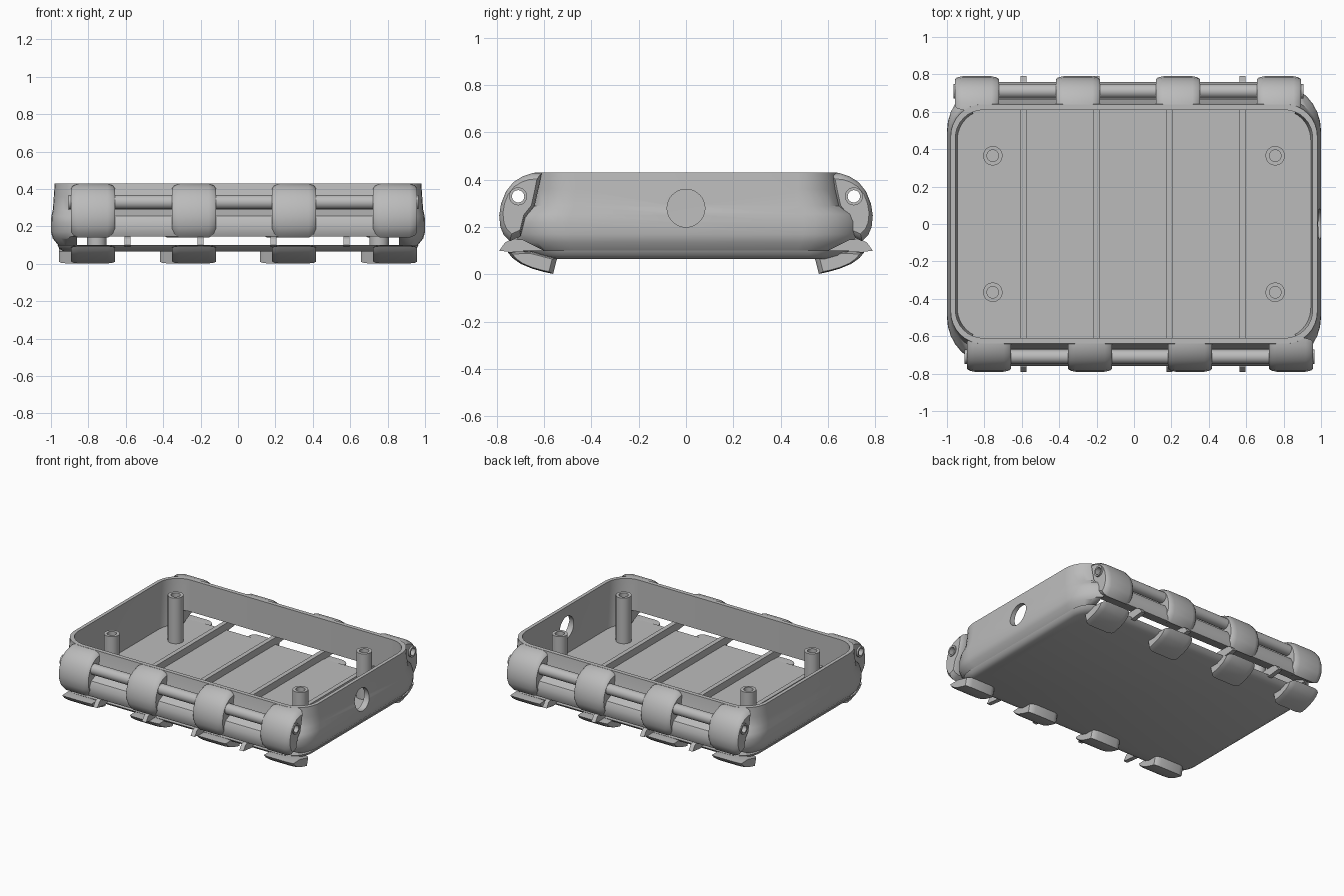
import bpy, bmesh, math
from mathutils import Vector

cube = bpy.data.objects.get("Cube")
if cube:
    bpy.data.objects.remove(cube)

GREY = bpy.data.materials.new("plain grey")
GREY.use_nodes = True
GREY.diffuse_color = (0.5, 0.5, 0.5, 1)
GREY.node_tree.nodes["Principled BSDF"].inputs["Base Color"].default_value = (0.5, 0.5, 0.5, 1)


def loft(name, rings, closed=False, turn=0.0):
    """Skin equal-length rings of points; cap the ends unless the loop is closed."""
    bm = bmesh.new()
    loops = [[bm.verts.new(p) for p in ring] for ring in rings]
    pairs = list(zip(loops, loops[1:]))
    if closed:
        pairs.append((loops[-1], loops[0]))
    for a, b in pairs:
        for i in range(len(a)):
            j = (i + 1) % len(a)
            bm.faces.new((a[i], a[j], b[j], b[i]))
    if not closed:
        bm.faces.new(loops[0])
        bm.faces.new(loops[-1])
    bmesh.ops.recalc_face_normals(bm, faces=bm.faces)
    mesh = bpy.data.meshes.new(name)
    bm.to_mesh(mesh)
    bm.free()
    mesh.materials.append(GREY)
    ob = bpy.data.objects.new(name, mesh)
    bpy.context.collection.objects.link(ob)
    ob.rotation_euler.z = turn
    return ob


def rounded_rect(hx, hy, r, z, steps=8):
    ring = []
    for k, (sx, sy) in enumerate(((1, 1), (-1, 1), (-1, -1), (1, -1))):
        for s in range(steps + 1):
            a = math.pi / 2 * (k + s / steps)
            ring.append((sx * (hx - r) + r * math.cos(a), sy * (hy - r) + r * math.sin(a), z))
    return ring


def bar(name, profile, x0, x1, turn=0.0, soft=False):
    """Extrude an (outward, up) profile along x; soft shrinks the ends to round them."""
    mid = sum((Vector(p) for p in profile), Vector((0, 0))) / len(profile)
    cuts = [(x0, 1), (x1, 1)]
    if soft:
        cuts = [(x0, .8), (x0 + .012, .92), (x0 + .04, 1), (x1 - .04, 1), (x1 - .012, .92), (x1, .8)]
    rings = []
    for x, s in cuts:
        pts = [mid + (Vector(p) - mid) * s for p in profile]
        rings.append([(x, -p.x, p.y) for p in pts])
    return loft(name, rings, turn=turn)


def circle(r, u0, v0, n=32):
    return [(u0 + r * math.cos(2 * math.pi * i / n), v0 + r * math.sin(2 * math.pi * i / n)) for i in range(n)]


def cut(ob, cutters):
    """Subtract the cutters and bake the result into the mesh."""
    for c in cutters:
        m = ob.modifiers.new("cut", 'BOOLEAN')
        m.operation, m.object, m.solver = 'DIFFERENCE', c, 'EXACT'
    bpy.context.view_layer.update()
    dg = bpy.context.evaluated_depsgraph_get()
    mesh = bpy.data.meshes.new_from_object(ob.evaluated_get(dg))
    ob.modifiers.clear()
    ob.data = mesh


def smooth(ob, angle=35):
    bpy.ops.object.select_all(action='DESELECT')
    ob.select_set(True)
    bpy.context.view_layer.objects.active = ob
    bpy.ops.object.shade_smooth_by_angle(angle=math.radians(angle))


SIDES = (("front", 0.0), ("back", math.pi))
AXIS = (.71, .33)
STRAPS = (-.775, -.235, .3, .84)

# Open shell: flared outer wall, upright inner wall
levels = [(.98, .64, .17, .43), (.985, .648, .18, .36), (.99, .665, .19, .29),
          (.998, .74, .25, .255), (1, .758, .26, .22), (1, .755, .26, .17),
          (.99, .74, .25, .135), (.962, .69, .22, .1),
          (.945, .61, .16, .1), (.955, .61, .15, .2), (.955, .61, .15, .43)]
shell = loft("shell", [rounded_rect(*v) for v in levels], closed=True)

# Cutters: lower gaps along front and back, side port, pin bores
gaps, bores = [], {}
for side, turn in SIDES:
    gaps.append(bar("gap_cutter", [(.6, 0), (.6, .1), (.69, .145), (1, .145), (1, 0)], -1.2, 1.2, turn))
    gaps.append(bar("gap_cutter", [(.5, 0), (.5, .2), (.61, .2), (.74, .144), (.74, 0)], -.86, .86, turn))
    bores[side] = bar("bore_cutter", circle(.038, *AXIS), -1.2, 1.2, turn)
port = bar("port_cutter", circle(.08, 0, .28), .8, 1.2)
cut(shell, gaps + [port] + list(bores.values()))
smooth(shell)

strap_shape = [(.61, .43), (.65, .428), (.69, .415), (.73, .39), (.762, .35), (.782, .3), (.79, .25),
               (.785, .2), (.77, .165), (.745, .14), (.7, .16), (.68, .24), (.64, .29), (.62, .38)]
clip_shape = [(.755, .095), (.735, .07), (.7, .045), (.65, .024), (.6, .01),
              (.562, .002), (.545, .068), (.66, .098)]
for side, turn in SIDES:
    # Knuckle straps and the hooked clips below them
    for i, x in enumerate(STRAPS):
        strap = bar(f"{side}_strap_{i + 1}", strap_shape, x - .118, x + .118, turn, soft=True)
        cut(strap, [bores[side]])
        smooth(strap)
        clip = bar(f"{side}_clip_{i + 1}", clip_shape, x - .118, x + .118, turn, soft=True)
        smooth(clip)
    # Hollow hinge pin
    ends = [(-.905, .026), (-.905, .038), (.965, .038), (.965, .026)]
    pin = loft(f"{side}_hinge_pin",
               [[(x, -u, v) for u, v in circle(r, *AXIS)] for x, r in ends], closed=True, turn=turn)
    smooth(pin)

for c in gaps + [port] + list(bores.values()):
    bpy.data.objects.remove(c)

# Floor plate with a sloped underside edge
floor = loft("floor_plate", [rounded_rect(*v) for v in
             ((.93, .63, .13, .066), (.955, .67, .15, .08), (.965, .69, .16, .1))])
smooth(floor)

# Floor ribs that stick out past the plate
rib_shape = [(-.79, .1), (-.765, .135), (-.735, .15), (.735, .15), (.765, .135), (.79, .1), (.7, .09), (-.7, .09)]
for i, x in enumerate((-.59, -.2, .19, .58)):
    bar(f"floor_rib_{i + 1}", rib_shape, x - .016, x + .016)

# Screw posts with blind holes
post_steps = [(.052, .09), (.052, .43), (.031, .43), (.031, .14)]
for sx in (-1, 1):
    for sy in (-1, 1):
        name = ("front" if sy < 0 else "back") + ("_left" if sx > 0 else "_right") + "_post"
        post = loft(name, [[(u, v, z) for u, v in circle(r, sx * .755, sy * .365, 24)] for r, z in post_steps])
        smooth(post)
